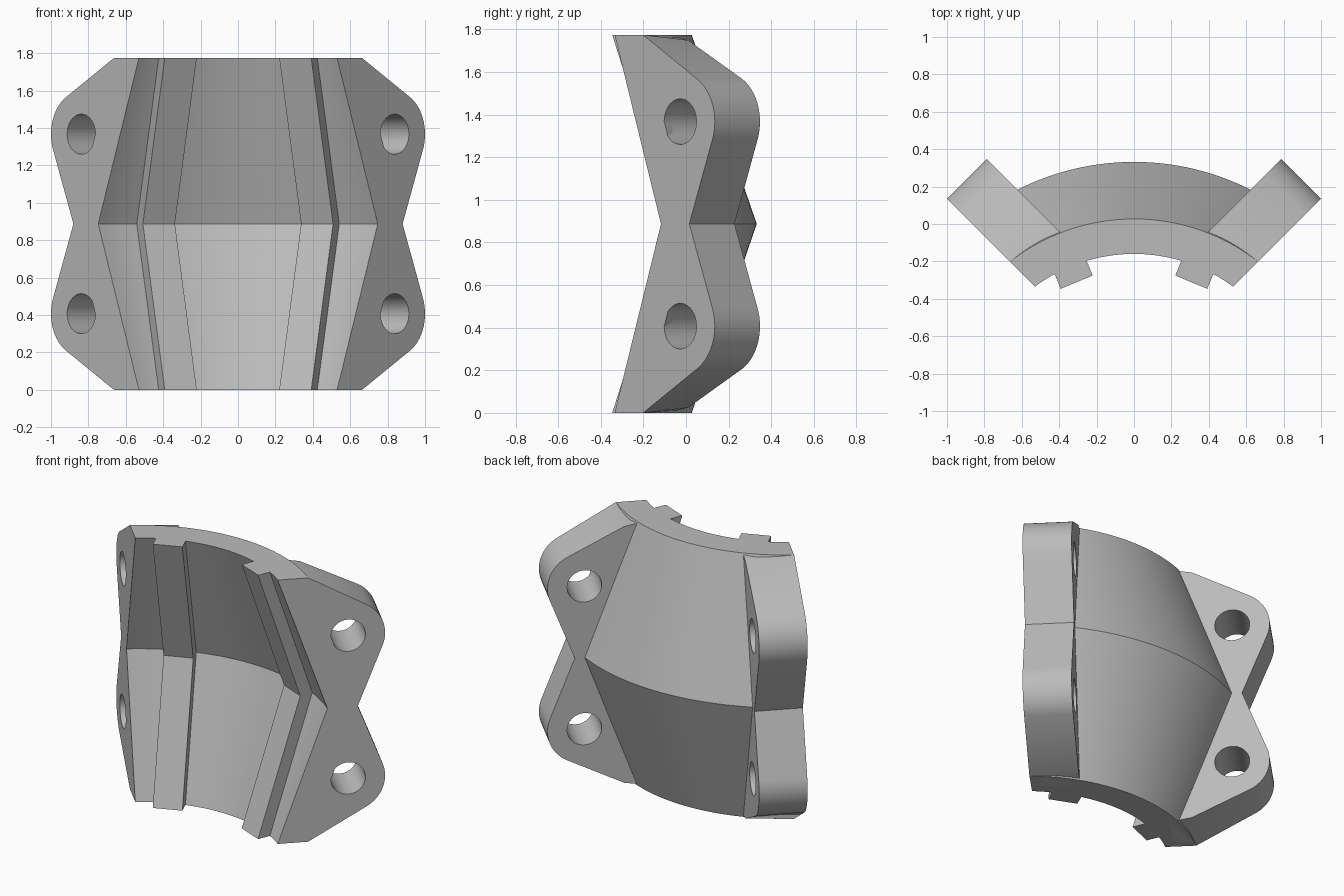
import bpy, bmesh
from math import sin, cos, asin, acos, atan2, pi, sqrt, radians, hypot
from mathutils import Matrix, Vector

cube = bpy.data.objects.get("Cube")
if cube:
    bpy.data.objects.remove(cube, do_unlink=True)

AXIS_Y = -1.05            # axis of the double cone
HEIGHT = 1.774
MID = HEIGHT / 2
FLARE = 0.305             # radius gained from the ends to the waist
GAP = 0.131               # distance of the mating face from the 45 degree radius
THICK = 0.30              # flange thickness
R_IN, R_OUT, R_TIP = 0.89, 1.077, 0.80
RIB_ANGLE, RIB_HALF = radians(22.5), 0.0925

grey = bpy.data.materials.new("plain grey")
grey.use_nodes = True
colour = (0.5, 0.5, 0.5, 1)
grey.diffuse_color = colour
grey.node_tree.nodes["Principled BSDF"].inputs["Base Color"].default_value = colour


def finish(obj):
    obj.data.materials.clear()
    obj.data.materials.append(grey)
    bpy.ops.object.select_all(action='DESELECT')
    obj.select_set(True)
    bpy.context.view_layer.objects.active = obj
    bpy.ops.object.shade_smooth_by_angle(angle=radians(30))


def arc(r, a, b, n):
    return [(r * sin(a + (b - a) * i / n), r * cos(a + (b - a) * i / n)) for i in range(n + 1)]


def section(grow):
    """Cross-section of the shell, with two ribs on its inner side."""
    r_in, r_out, tip = R_IN + grow, R_OUT + grow, R_TIP + grow
    end_in = pi / 4 - asin(GAP / r_in)
    end_out = pi / 4 - asin(GAP / r_out)
    half = asin(RIB_HALF / r_in)
    s, c = sin(RIB_ANGLE), cos(RIB_ANGLE)
    rib = [(tip * s + k * RIB_HALF * c, tip * c - k * RIB_HALF * s) for k in (-1, 1)]
    mirrored = [(-x, y) for x, y in reversed(rib)]
    loop = arc(r_in, -end_in, -RIB_ANGLE - half, 6) + mirrored
    loop += arc(r_in, -RIB_ANGLE + half, RIB_ANGLE - half, 20) + rib
    loop += arc(r_in, RIB_ANGLE + half, end_in, 6)
    return loop + arc(r_out, end_out, -end_out, 48)


# Double-cone shell, lofted through end, waist and end
bm = bmesh.new()
rings = [[bm.verts.new((x, y + AXIS_Y, z)) for x, y in section(grow)]
         for z, grow in ((0, 0), (MID, FLARE), (HEIGHT, 0))]
n = len(rings[0])
for low, high in zip(rings, rings[1:]):
    for i in range(n):
        j = (i + 1) % n
        bm.faces.new((low[i], low[j], high[j], high[i]))
bm.faces.new(rings[0])
bm.faces.new(rings[-1])
bmesh.ops.recalc_face_normals(bm, faces=bm.faces)
mesh = bpy.data.meshes.new("shell")
bm.to_mesh(mesh)
bm.free()
shell = bpy.data.objects.new("shell", mesh)
bpy.context.collection.objects.link(shell)
finish(shell)

# Flange outline: rounded ears around two bolt holes, pinched at the waist
HOLE_T, HOLE_Z, HOLE_R, EAR_R = 1.316, 0.407, 0.107, 0.229
corner = sqrt(R_OUT ** 2 - GAP ** 2)
waist = sqrt((R_OUT + FLARE) ** 2 - GAP ** 2)


def tangent(t, z, side):
    dt, dz = t - HOLE_T, z - HOLE_Z
    return atan2(dz, dt) + side * acos(EAR_R / hypot(dt, dz))


def circle(z, r, a=0, b=2 * pi, steps=40):
    return [(HOLE_T + r * cos(a + (b - a) * i / steps), z + r * sin(a + (b - a) * i / steps))
            for i in range(steps + 1)]


ear = circle(HOLE_Z, EAR_R, tangent(corner, 0, 1), tangent(waist, MID, -1), 16)
half = [(0.93, 0), (corner, 0)] + ear
outline = half + [(waist, MID)] + [(t, HEIGHT - z) for t, z in reversed(half)] + [(1.24, MID)]
loops = [outline] + [circle(z, HOLE_R)[:-1] for z in (HOLE_Z, HEIGHT - HOLE_Z)]

curve = bpy.data.curves.new("flange_outline", 'CURVE')
curve.dimensions = '2D'
curve.fill_mode = 'BOTH'
curve.extrude = THICK / 2
for pts in loops:
    spline = curve.splines.new('POLY')
    spline.points.add(len(pts) - 1)
    for p, (t, z) in zip(spline.points, pts):
        p.co = (t, z, 0, 1)
    spline.use_cyclic_u = True
profile = bpy.data.objects.new("flange_outline", curve)
bpy.context.collection.objects.link(profile)
bpy.context.view_layer.update()
flat = bpy.data.meshes.new_from_object(profile.evaluated_get(bpy.context.evaluated_depsgraph_get()))
bpy.data.objects.remove(profile, do_unlink=True)

# Stand the flanges along both 45 degree radii
q = sqrt(0.5)
for name, side in (("left_flange", 1), ("right_flange", -1)):
    bm = bmesh.new()
    bm.from_mesh(flat)
    bmesh.ops.remove_doubles(bm, verts=bm.verts, dist=0.0005)
    for v in bm.verts:
        t, z, w = v.co
        # Small relief at the inner corner of each end
        if w < 0 and abs(t - corner) < 0.001 and min(z, HEIGHT - z) < 0.001:
            z += 0.025 if z < MID else -0.025
        w -= GAP + THICK / 2
        v.co = Vector((side * q * (t + w), q * (t - w) + AXIS_Y, z))
    bmesh.ops.recalc_face_normals(bm, faces=bm.faces)
    mesh = bpy.data.meshes.new(name)
    bm.to_mesh(mesh)
    bm.free()
    flange = bpy.data.objects.new(name, mesh)
    bpy.context.collection.objects.link(flange)
    finish(flange)
